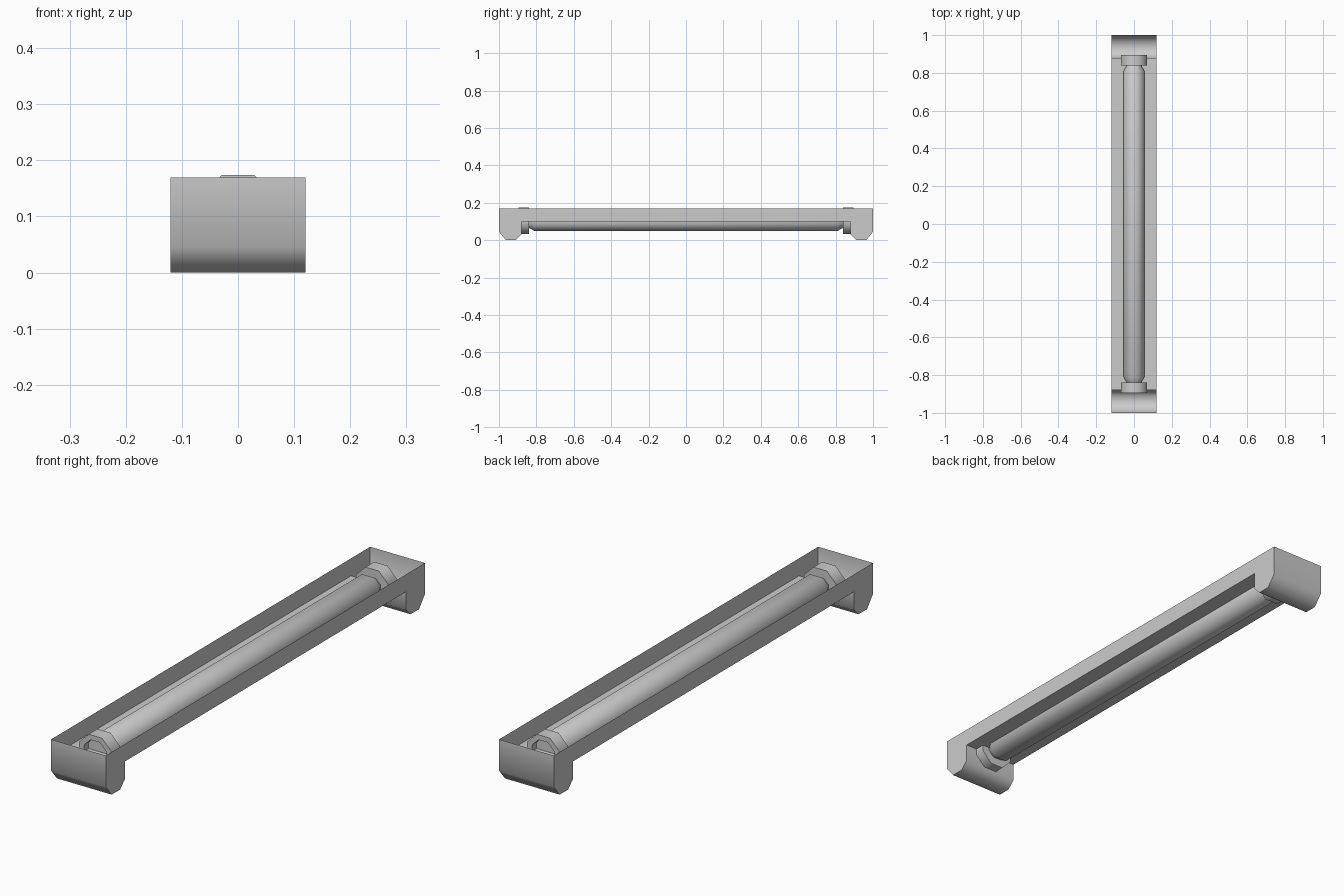
import bpy, bmesh, math

old = bpy.data.objects.get("Cube")
if old:
    bpy.data.objects.remove(old, do_unlink=True)

grey = bpy.data.materials.new("light grey")
grey.use_nodes = True
colour = (0.6, 0.6, 0.6, 1)
grey.diffuse_color = colour
grey.node_tree.nodes["Principled BSDF"].inputs["Base Color"].default_value = colour

HALF_WIDTH, TOP, PLATE, AXIS = 0.12, 0.169, 0.1, 0.104


def finish(name, bm, angle):
    mesh = bpy.data.meshes.new(name)
    bm.to_mesh(mesh)
    bm.free()
    mesh.materials.append(grey)
    ob = bpy.data.objects.new(name, mesh)
    bpy.context.collection.objects.link(ob)
    bpy.ops.object.select_all(action="DESELECT")
    ob.select_set(True)
    bpy.context.view_layer.objects.active = ob
    bpy.ops.object.shade_smooth_by_angle(angle=math.radians(angle))
    return ob


def lathe_y(name, profile, sides=8, angle=50):
    """Sweep (y, apothem) points round the lamp axis, with a flat side on top."""
    bm = bmesh.new()
    rings = []
    for y, apothem in profile:
        r = apothem / math.cos(math.pi / sides)
        turns = [2 * math.pi * (i + 0.5) / sides for i in range(sides)]
        rings.append([bm.verts.new((r * math.sin(t), y, AXIS + r * math.cos(t))) for t in turns])
    for a, b in zip(rings, rings[1:]):
        for i in range(sides):
            j = (i + 1) % sides
            bm.faces.new((a[i], a[j], b[j], b[i]))
    bm.faces.new(rings[0])
    bm.faces.new(rings[-1])
    bmesh.ops.recalc_face_normals(bm, faces=bm.faces)
    return finish(name, bm, angle)


# Open-topped housing: a sheet following the floor profile, closed by two sides
end = [(0.88, PLATE), (0.88, 0.03), (0.91, 0.0), (0.963, 0.0), (1.0, 0.045), (1.0, TOP)]
profile = [(-y, z) for y, z in reversed(end)] + end
bm = bmesh.new()
left, right = ([bm.verts.new((x, y, z)) for y, z in profile] for x in (HALF_WIDTH, -HALF_WIDTH))
for i in range(len(profile) - 1):
    bm.faces.new((left[i], left[i + 1], right[i + 1], right[i]))
for side in (left, right):
    bm.faces.new(side)
bmesh.ops.recalc_face_normals(bm, faces=bm.faces)
finish("housing", bm, 60)

# Lamp tube with tapered ends
half = [(0.81, 0.055), (0.845, 0.035)]
lathe_y("lamp_tube", [(-y, r) for y, r in reversed(half)] + half)

# Sockets: rings with a recessed outer face
for name, s in (("front_socket", -1), ("back_socket", 1)):
    ring = [(0.84, 0.035), (0.84, 0.07), (0.895, 0.07), (0.895, 0.05), (0.865, 0.05)]
    lathe_y(name, [(s * y, r) for y, r in ring])
